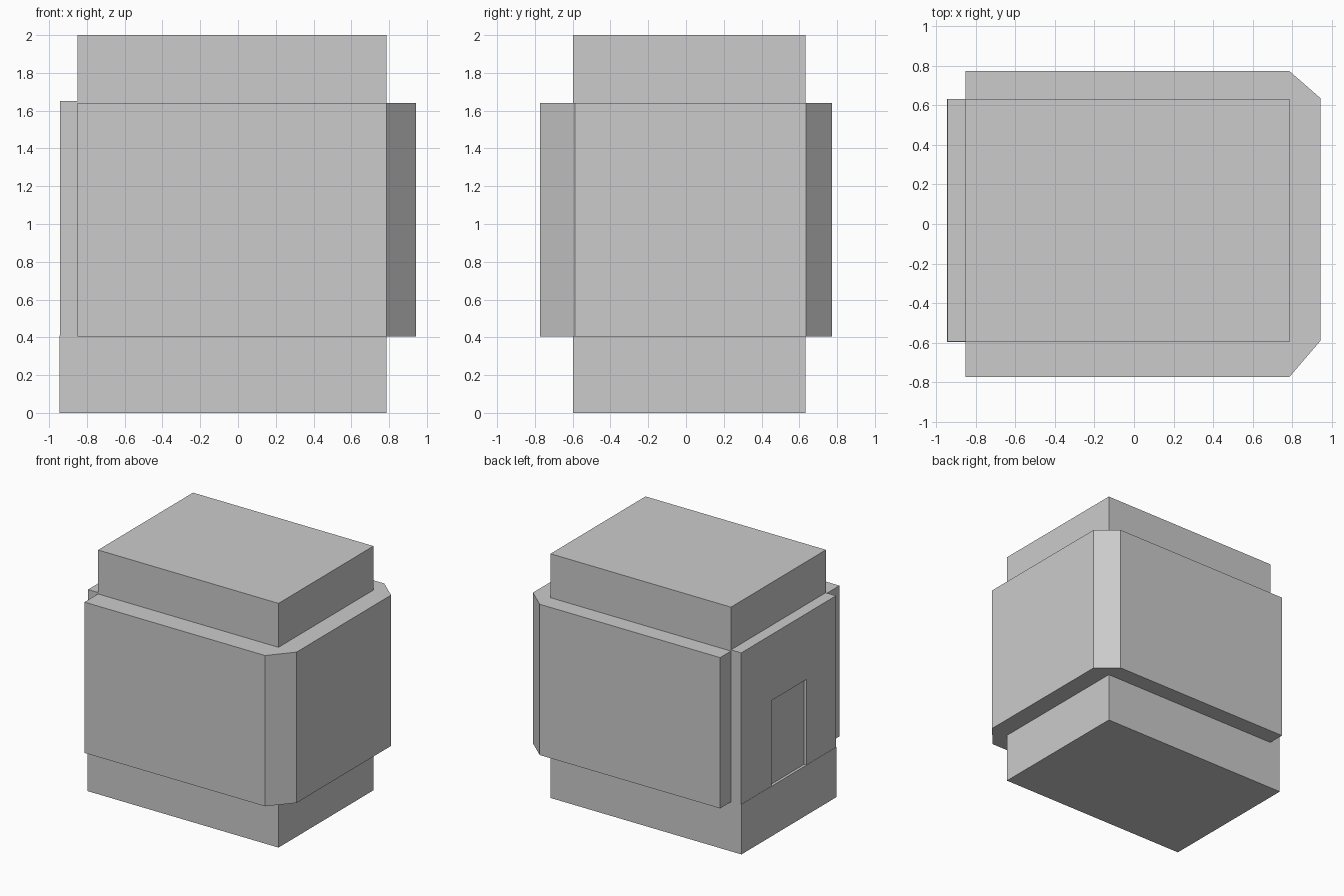
import bpy, bmesh
from mathutils import Vector

if "Cube" in bpy.data.objects:
    bpy.data.objects.remove(bpy.data.objects["Cube"])


def prism(name, profile, start, end, axis="z"):
    """Extrude a closed 2D profile: (x, y) along z, or (y, z) along x."""
    def place(p, d):
        return (p[0], p[1], d) if axis == "z" else (d, p[0], p[1])
    bm = bmesh.new()
    face = bm.faces.new([bm.verts.new(place(p, start)) for p in profile])
    grown = bmesh.ops.extrude_face_region(bm, geom=[face])["geom"]
    moved = [g for g in grown if isinstance(g, bmesh.types.BMVert)]
    step = Vector(place((0, 0), end - start))
    bmesh.ops.translate(bm, verts=moved, vec=step)
    bmesh.ops.recalc_face_normals(bm, faces=bm.faces)
    mesh = bpy.data.meshes.new(name)
    bm.to_mesh(mesh)
    bm.free()
    obj = bpy.data.objects.new(name, mesh)
    bpy.context.collection.objects.link(obj)
    return obj


def rect(a0, a1, b0, b1):
    return [(a0, b0), (a1, b0), (a1, b1), (a0, b1)]


LEFT, CORE_L, CORE_R, RIGHT = -0.943, -0.85, 0.785, 0.943
Y0, Y1, HALF = -0.597, 0.632, 0.772
LOW, HIGH = 0.405, 1.64

# Plinth and top block
prism("base", rect(LEFT - 0.002, CORE_R, Y0, Y1), 0, 0.41)
prism("top_block", rect(CORE_L, CORE_R, Y0, Y1), HIGH, 2)

# Wide body with chamfered right corners
prism("body", [(CORE_L, -HALF), (CORE_R, -HALF), (RIGHT, -0.588), (RIGHT, Y1 + 0.002),
               (CORE_R, HALF), (CORE_L, HALF)], LOW, HIGH)

# Left wall: backing slab and outer skin with a doorway recess
prism("wall_backing", rect(Y0 + 0.003, Y1, 0.41, 1.65), LEFT + 0.02, CORE_L, "x")
prism("wall_with_doorway", [(Y0 + 0.003, 0.41), (-0.21, 0.41), (-0.21, 1.11), (0.24, 1.11),
                            (0.24, 0.41), (Y1, 0.41), (Y1, 1.65), (Y0 + 0.003, 1.65)],
      LEFT, LEFT + 0.02, "x")
